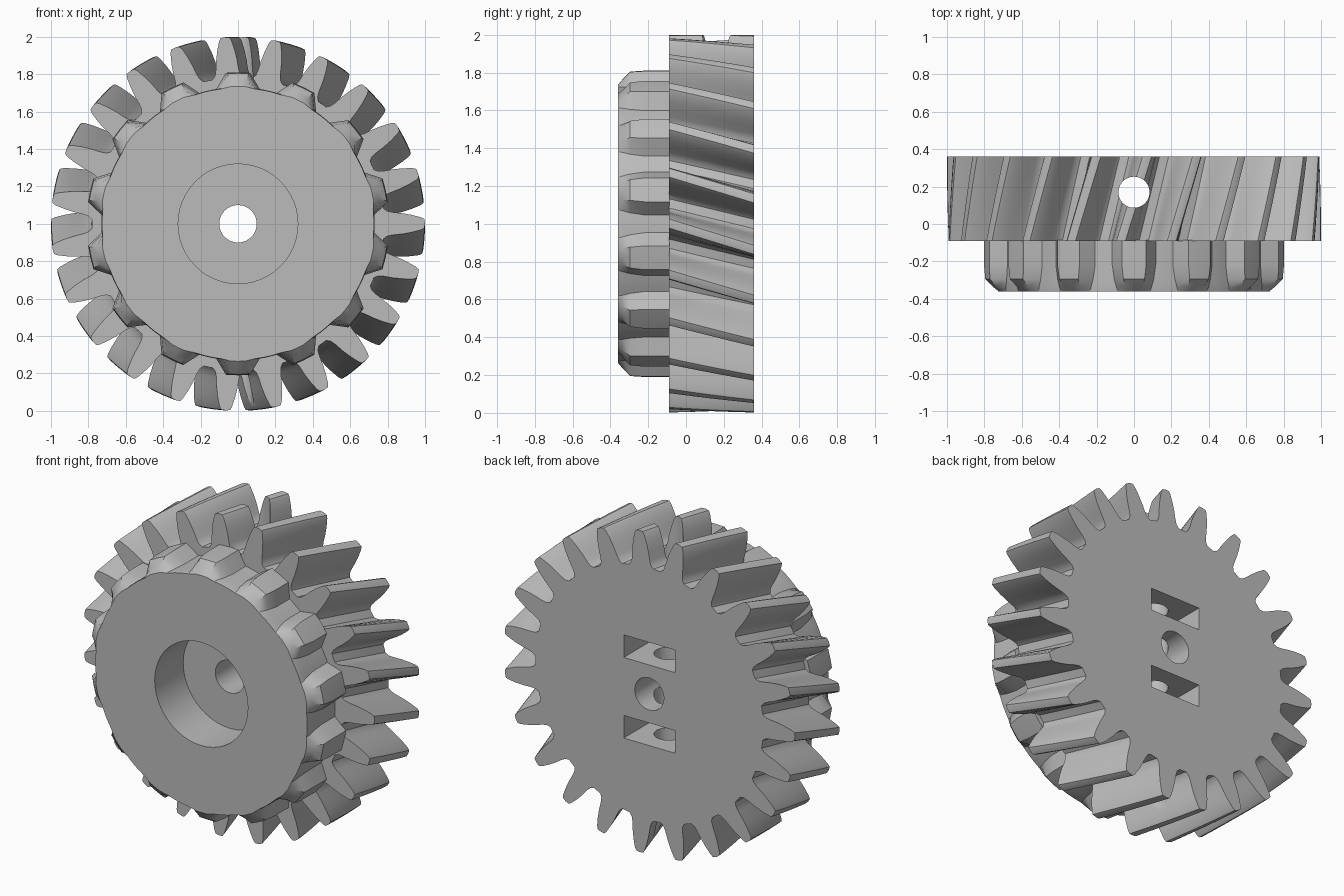
import bpy, bmesh, math
from mathutils import Matrix

if "Cube" in bpy.data.objects:
    bpy.data.objects.remove(bpy.data.objects["Cube"])

CZ = 1.0                      # axle height
FRONT, STEP, BACK = -0.36, -0.09, 0.36

grey = bpy.data.materials.new("plain grey")
grey.diffuse_color = (0.5, 0.5, 0.5, 1)
grey.use_nodes = True
grey.node_tree.nodes["Principled BSDF"].inputs["Base Color"].default_value = grey.diffuse_color


def make(name, bm):
    bmesh.ops.recalc_face_normals(bm, faces=bm.faces[:])
    me = bpy.data.meshes.new(name)
    bm.to_mesh(me)
    bm.free()
    me.materials.append(grey)
    ob = bpy.data.objects.new(name, me)
    bpy.context.collection.objects.link(ob)
    return ob


def loft(name, layers):
    """layers: (y, [(angle clockwise from top, radius), ...])"""
    bm = bmesh.new()
    rings = [[bm.verts.new((r * math.sin(a), y, CZ + r * math.cos(a))) for a, r in prof]
             for y, prof in layers]
    n = len(rings[0])
    for a, b in zip(rings, rings[1:]):
        for i in range(n):
            j = (i + 1) % n
            bm.faces.new((a[i], a[j], b[j], b[i]))
    bm.faces.new(rings[0])
    bm.faces.new(rings[-1])
    return make(name, bm)


def toothed(count, half, turn=0.0):
    """Repeat a mirrored half tooth [(angle from tooth centre, radius)] around the axle."""
    full = [(-a, r) for a, r in reversed(half)] + [(a, r) for a, r in half if a > 0]
    pitch = 2 * math.pi / count
    return [(k * pitch + a + turn, r) for k in range(count) for a, r in full]


def rod(name, radius, length, centre, along_y):
    bm = bmesh.new()
    bmesh.ops.create_cone(bm, cap_ends=True, segments=48, radius1=radius, radius2=radius,
                          depth=length)
    m = Matrix.Translation(centre)
    if along_y:
        m = m @ Matrix.Rotation(math.pi / 2, 4, 'X')
    bmesh.ops.transform(bm, matrix=m, verts=bm.verts[:])
    return make(name, bm)


def box(name, size, centre):
    bm = bmesh.new()
    bmesh.ops.create_cube(bm, size=1)
    m = Matrix.Translation(centre) @ Matrix.Diagonal((*size, 1))
    bmesh.ops.transform(bm, matrix=m, verts=bm.verts[:])
    return make(name, bm)


def combine(target, tool, operation):
    mod = target.modifiers.new("combine", 'BOOLEAN')
    mod.operation = operation
    mod.solver = 'EXACT'
    mod.object = tool
    bpy.context.view_layer.objects.active = target
    bpy.ops.object.modifier_apply(modifier=mod.name)
    bpy.data.objects.remove(tool)


# Large helical gear: 23 curved teeth, twisted from front to back
big_half = [(0, 1.0), (0.024, 0.997), (0.034, 0.98), (0.050, 0.93), (0.063, 0.88),
            (0.073, 0.83), (0.084, 0.80), (0.105, 0.782)]
twist = math.radians(8)
steps = 6
gear = loft("helical_gear", [
    (STEP + (BACK - STEP) * i / steps, toothed(23, big_half, twist * (i / steps - 0.5)))
    for i in range(steps + 1)])


# Smaller front hub: 14 blunt teeth that taper off into a round front face
def hub_profile(tip_r, tip_w, base_w, root):
    return toothed(14, [(0, tip_r), (tip_w, tip_r), (base_w, root), (0.20, root)])


hub = loft("front_hub", [
    (FRONT, hub_profile(0.735, 0.05, 0.12, 0.727)),
    (-0.335, hub_profile(0.765, 0.06, 0.13, 0.73)),
    (-0.295, hub_profile(0.805, 0.07, 0.145, 0.73)),
    (-0.22, hub_profile(0.81, 0.08, 0.16, 0.73)),
    (STEP + 0.004, hub_profile(0.81, 0.08, 0.16, 0.73))])
combine(gear, hub, 'UNION')

# Front recess and axle bore
combine(gear, rod("recess_cutter", 0.32, 0.6, (0, STEP + 0.01 - 0.3, CZ), True), 'DIFFERENCE')
combine(gear, rod("bore_cutter", 0.1, 2, (0, 0, CZ), True), 'DIFFERENCE')

# Nut slots in the back
for side in (-1, 1):
    combine(gear, box("slot_cutter", (0.35, 0.5, 0.14), (0, 0.25, CZ + side * 0.25)), 'DIFFERENCE')

# Set-screw hole straight through from top to bottom
combine(gear, rod("screw_hole_cutter", 0.083, 2.4, (0, 0.17, CZ), False), 'DIFFERENCE')

bpy.ops.object.select_all(action='DESELECT')
gear.select_set(True)
bpy.context.view_layer.objects.active = gear
bpy.ops.object.shade_smooth_by_angle(angle=math.radians(25))
